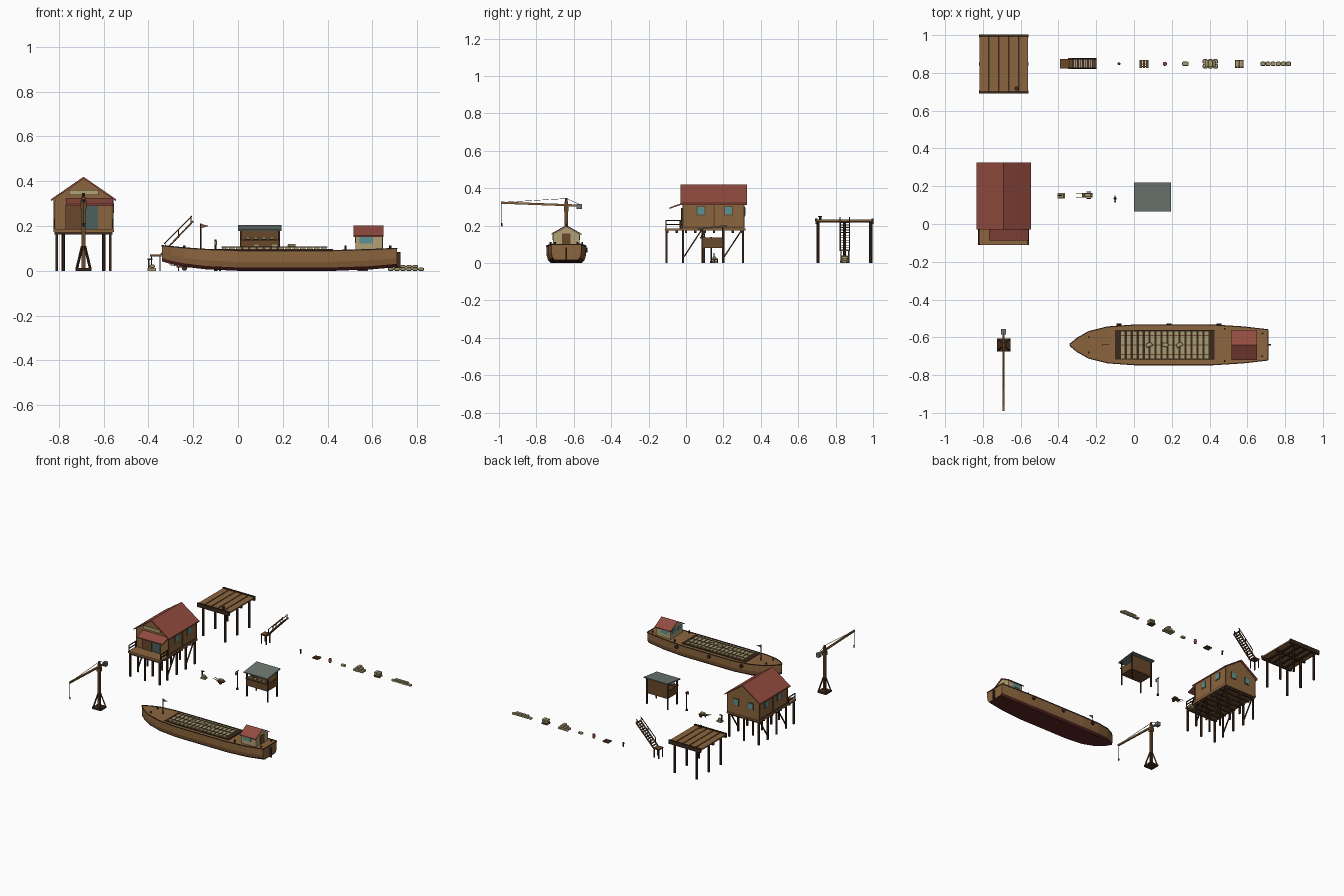
import bpy, bmesh, math
from mathutils import Matrix, Vector

cube = bpy.data.objects.get("Cube")
if cube:
    bpy.data.objects.remove(cube, do_unlink=True)


def material(name, r, g, b):
    m = bpy.data.materials.new(name)
    col = [(c / 255) ** 2.2 for c in (r, g, b)] + [1]
    m.diffuse_color = col
    m.use_nodes = True
    m.node_tree.nodes["Principled BSDF"].inputs["Base Color"].default_value = col
    return m


WOOD = material("wood", 138, 101, 64)
BROWN = material("brown_wood", 105, 74, 48)
DARK = material("dark_wood", 62, 45, 34)
RED = material("roof_red", 145, 77, 66)
KEEL = material("keel_red", 88, 42, 40)
TAN = material("canvas", 166, 152, 112)
CREAM = material("cream_paint", 178, 160, 116)
TEAL = material("window_glass", 92, 145, 146)
SLATE = material("slate", 108, 119, 112)
DOOR = material("door_paint", 76, 96, 94)
IRON = material("iron", 55, 52, 50)


class Part:
    """Collects simple solids into one named object, in coordinates local to origin."""

    def __init__(self, name, *mats, origin=(0, 0, 0)):
        self.name, self.mats, self.origin, self.bm = name, mats, origin, bmesh.new()

    def box(self, c, s, rot=0, bevel=0):
        m = Matrix.Translation(c) @ Matrix.Rotation(rot, 4, 'Z') @ Matrix.Diagonal((*s, 1))
        verts = bmesh.ops.create_cube(self.bm, size=1, matrix=m)["verts"]
        if bevel:
            edges = list({e for v in verts for e in v.link_edges})
            bmesh.ops.bevel(self.bm, geom=edges, offset=bevel, segments=2, affect='EDGES', profile=0.5)
        return self

    def span(self, x, y, z):
        lo, hi = Vector((x[0], y[0], z[0])), Vector((x[1], y[1], z[1]))
        return self.box((lo + hi) / 2, hi - lo)

    def rod(self, p, q, r, sides=4, r2=None):
        p, q = Vector(p), Vector(q)
        turn = (q - p).to_track_quat('Z', 'Y').to_matrix().to_4x4()
        spin = Matrix.Rotation(math.pi / sides, 4, 'Z')
        bmesh.ops.create_cone(self.bm, cap_ends=True, segments=sides, radius1=r,
                              radius2=r if r2 is None else r2, depth=(q - p).length,
                              matrix=Matrix.Translation((p + q) / 2) @ turn @ spin)
        return self

    def prism(self, profile, axis, lo, hi):
        def at(a, z, t):
            return (a, t, z) if axis == 'y' else (t, a, z)
        f = self.bm.faces.new([self.bm.verts.new(at(a, z, lo)) for a, z in profile])
        new = bmesh.ops.extrude_face_region(self.bm, geom=[f])["geom"]
        shift = (0, hi - lo, 0) if axis == 'y' else (hi - lo, 0, 0)
        bmesh.ops.translate(self.bm, vec=shift, verts=[v for v in new if isinstance(v, bmesh.types.BMVert)])
        return self

    def done(self):
        bmesh.ops.recalc_face_normals(self.bm, faces=self.bm.faces)
        me = bpy.data.meshes.new(self.name)
        self.bm.to_mesh(me)
        self.bm.free()
        for m in self.mats:
            me.materials.append(m)
        ob = bpy.data.objects.new(self.name, me)
        ob.location = self.origin
        bpy.context.collection.objects.link(ob)
        return ob


def gable(half, eave, peak, t):
    return [(-half, eave), (0, peak), (half, eave), (half, eave - t), (0, peak - t), (-half, eave - t)]


SIDES = (-1, 1)

# Warehouse on stilts
O = (-0.69, 0, 0)
legs = Part("warehouse_legs", DARK, origin=O)
for x in (-0.12, 0, 0.12):
    for y in (-0.105, -0.016, 0.095, 0.2, 0.305):
        legs.rod((x, y, 0), (x, y, 0.18), 0.008)
for s in SIDES:
    for y in (-0.01, 0.205):
        legs.rod((s * 0.12, y, 0.035), (s * 0.12, y + 0.095, 0.18), 0.005)
for i in range(9):
    legs.box((0, -0.1 + i * 0.05, 0.168), (0.26, 0.012, 0.014))
legs.done()
Part("warehouse_floor", WOOD, origin=O).span((-0.135, 0.135), (-0.112, 0.318), (0.174, 0.186)).done()
walls = [(-0.13, 0.184), (0.13, 0.184), (0.13, 0.325), (0, 0.412), (-0.13, 0.325)]
Part("warehouse_walls", WOOD, origin=O).prism(walls, 'y', -0.018, 0.312).done()
Part("warehouse_roof", RED, origin=O).prism(gable(0.145, 0.32, 0.42, 0.009), 'y', -0.03, 0.325).done()
trim = Part("warehouse_trim", BROWN, origin=O)
for s in SIDES:
    for y in (-0.016, 0.15, 0.31):
        trim.box((s * 0.13, y, 0.25), (0.008, 0.008, 0.135))
    trim.box((s * 0.131, 0.147, 0.19), (0.006, 0.33, 0.012))
trim.done()
windows = Part("warehouse_windows", TEAL, origin=O)
frames = Part("warehouse_window_frames", BROWN, origin=O)
for s in SIDES:
    for y in (0.08, 0.227):
        windows.box((s * 0.132, y, 0.28), (0.006, 0.036, 0.042))
        frames.box((s * 0.13, y, 0.28), (0.007, 0.046, 0.052))
    windows.box((s * 0.06, 0.314, 0.275), (0.036, 0.006, 0.042))
    frames.box((s * 0.06, 0.312, 0.275), (0.046, 0.007, 0.052))
windows.done()
frames.done()
Part("sliding_door", BROWN, origin=O).span((-0.08, 0), (-0.026, -0.018), (0.186, 0.295)).done()
Part("warehouse_door", DOOR, origin=O).span((0, 0.065), (-0.024, -0.018), (0.186, 0.295)).done()
Part("sign_board", CREAM, origin=O).span((-0.066, 0.066), (-0.026, -0.018), (0.338, 0.36)).done()
canopy = [(-0.018, 0.322), (-0.088, 0.298), (-0.088, 0.29), (-0.018, 0.314)]
Part("door_canopy", RED, origin=O).prism(canopy, 'x', -0.078, 0.132).done()
rail = Part("porch_railing", DARK, origin=O)
for s in SIDES:
    for y in (-0.107, -0.03):
        rail.rod((s * 0.13, y, 0.18), (s * 0.13, y, 0.228), 0.005)
    for z in (0.206, 0.228):
        rail.rod((s * 0.13, -0.11, z), (s * 0.13, -0.02, z), 0.004)
rail.done()

# Pier
O = (-0.69, 0.847, 0)
planks = Part("pier_planks", WOOD, origin=O)
for i in range(5):
    planks.box(((i - 2) * 0.053, 0, 0.228), (0.046, 0.3, 0.01))
planks.done()
frame = Part("pier_frame", DARK, origin=O)
for y in (-0.148, 0, 0.148):
    frame.box((0, y, 0.217), (0.262, 0.014, 0.016))
    for s in SIDES:
        frame.rod((s * 0.09, y * 0.95, 0), (s * 0.09, y * 0.95, 0.22), 0.009, 8)
for s in SIDES:
    frame.box((0, s * 0.15, 0.232), (0.262, 0.012, 0.014))
for i in range(4):
    frame.box(((i - 1.5) * 0.053, 0, 0.222), (0.016, 0.3, 0.01))
frame.rod((0.068, -0.13, 0.23), (0.068, -0.13, 0.247), 0.007, 8).rod((0.068, -0.13, 0.247), (0.068, -0.13, 0.253), 0.011, 8)
frame.done()

# Jib crane
O = (-0.69, -0.64, 0)
base = Part("crane_base", DARK, origin=O).box((0, 0, 0.006), (0.07, 0.07, 0.012))
for sx in SIDES:
    for sy in SIDES:
        base.rod((sx * 0.03, sy * 0.03, 0.01), (sx * 0.006, sy * 0.006, 0.11), 0.006)
base.done()
Part("crane_mast", BROWN, origin=O).rod((0, 0, 0), (0, 0, 0.33), 0.012).rod((0, 0, 0.33), (0, 0, 0.347), 0.008, 8).box((0, 0, 0.29), (0.026, 0.026, 0.03)).done()
Part("crane_jib", WOOD, origin=O).rod((0, 0.08, 0.307), (0, -0.35, 0.323), 0.008).done()
Part("crane_counterweight", SLATE, origin=O).box((0, 0.07, 0.303), (0.026, 0.03, 0.028)).done()
ropes = Part("crane_ropes", IRON, origin=O)
for y, z in ((-0.345, 0.325), (0.07, 0.315)):
    ropes.rod((0, 0, 0.345), (0, y, z), 0.0015)
ropes.rod((0, -0.345, 0.32), (0, -0.345, 0.21), 0.0018).rod((0, -0.345, 0.214), (0, -0.345, 0.196), 0.006, 6, 0.003).done()

# Barge hull: x, half width, deck height, keel height
O = (0, -0.64, 0)
STATIONS = [(-0.34, 0.003, 0.112, 0.042), (-0.3, 0.036, 0.108, 0.03), (-0.24, 0.07, 0.102, 0.018),
            (-0.14, 0.095, 0.095, 0.006), (0, 0.105, 0.09, 0), (0.42, 0.105, 0.09, 0),
            (0.58, 0.095, 0.094, 0.005), (0.71, 0.08, 0.1, 0.016)]
hull = Part("barge_hull", WOOD, KEEL, origin=O)
rings = []
for x, w, top, low in STATIONS:
    half = [(w, top), (w, low + 0.04), (w * 0.93, low + 0.015), (w * 0.78, low)]
    ring = half + [(-y, z) for y, z in reversed(half)]
    rings.append([hull.bm.verts.new((x, y, z)) for y, z in ring])
for a, b in zip(rings, rings[1:]):
    for i in range(8):
        j = (i + 1) % 8
        face = hull.bm.faces.new((a[i], b[i], b[j], a[j]))
        face.material_index = 1 if i in (2, 3, 4) else 0
for ring in (rings[0], rings[-1]):
    hull.bm.faces.new(ring)
hull.done()
rub = Part("barge_rub_rails", DARK, origin=O)
for s in SIDES:
    for a, b in zip(STATIONS, STATIONS[1:]):
        rub.rod((a[0], s * a[1], a[2]), (b[0], s * b[1], b[2]), 0.004)
for x in (-0.08, 0.185, 0.45):
    rub.rod((x, 0.1, 0.07), (x, 0.114, 0.07), 0.013, 10)
rub.rod((0.71, -0.08, 0.1), (0.71, 0.08, 0.1), 0.004)
rub.box((0.718, 0, 0.048), (0.016, 0.008, 0.07))
rub.done()
coaming = Part("hatch_coaming", DARK, origin=O).span((-0.1, 0.425), (-0.078, 0.078), (0.085, 0.098)).done()
hatch = Part("hatch_boards", TAN, origin=O)
for i in range(15):
    hatch.box((-0.06 + i * 0.0317, 0, 0.101), (0.025, 0.148, 0.01))
hatch.done()
battens = Part("hatch_battens", BROWN, origin=O)
for y in (-0.05, 0, 0.05):
    battens.box((0.163, y, 0.107), (0.475, 0.005, 0.004))
battens.done()
Part("wheelhouse_walls", CREAM, origin=O).prism([(-0.07, 0.088), (0.07, 0.088), (0.07, 0.155), (0, 0.195), (-0.07, 0.155)], 'x', 0.525, 0.645).done()
Part("wheelhouse_roof", RED, origin=O).prism(gable(0.08, 0.158, 0.203, 0.007), 'x', 0.517, 0.65).done()
Part("wheelhouse_door", BROWN, origin=O).box((0.646, 0, 0.125), (0.005, 0.045, 0.068)).done()
panes = Part("wheelhouse_windows", TEAL, origin=O)
for s in SIDES:
    panes.box((0.572, s * 0.071, 0.138), (0.06, 0.004, 0.03))
    panes.box((0.524, s * 0.033, 0.14), (0.004, 0.04, 0.03))
panes.done()
mast = Part("flag_pole", DARK, origin=O).rod((-0.167, 0, 0.09), (-0.167, 0, 0.212), 0.003, 6)
for x, y in ((-0.24, 0.04), (-0.24, -0.04), (0.48, 0.085), (0.48, -0.085), (0.68, 0.06), (0.68, -0.06)):
    mast.rod((x, y, 0.09), (x, y, 0.112), 0.005, 8)
mast.done()
Part("flag", RED, origin=O).prism([(-0.167, 0.21), (-0.13, 0.2), (-0.167, 0.19)], 'y', -0.001, 0.001).done()
load = Part("barge_sacks", TAN, origin=O)
for x, a in ((0.08, 0.3), (0.165, -0.2), (0.24, 0.5)):
    load.box((x, 0, 0.113), (0.034, 0.022, 0.015), a, 0.006)
load.done()

# Market stall
O = (0.0975, 0.142, 0)
posts = Part("stall_posts", DARK, origin=O)
for s in SIDES:
    posts.rod((s * 0.085, -0.055, 0), (s * 0.085, -0.055, 0.18), 0.006)
    posts.rod((s * 0.085, 0.055, 0), (s * 0.085, 0.055, 0.19), 0.006)
posts.done()
Part("stall_counter", BROWN, origin=O).span((-0.085, 0.085), (-0.055, 0.055), (0.08, 0.088)).span((-0.085, 0.085), (-0.058, -0.05), (0.08, 0.135)).span((-0.088, 0.088), (-0.068, -0.038), (0.132, 0.14)).done()
panels = Part("stall_panels", BROWN, origin=O).span((-0.085, 0.085), (0.05, 0.056), (0.08, 0.19))
for s in SIDES:
    panels.box((s * 0.085, 0, 0.11), (0.005, 0.11, 0.055))
panels.done()
Part("stall_roof", SLATE, origin=O).prism([(-0.077, 0.178), (0.077, 0.197), (0.077, 0.204), (-0.077, 0.185)], 'x', -0.0975, 0.0975).done()
wares = Part("stall_goods", TAN, origin=O)
for i in range(4):
    wares.box(((i - 1.5) * 0.036, -0.053, 0.146), (0.024, 0.02, 0.012), 0, 0.004)
wares.done()

# Lamp post
Part("lamp_post", DARK, origin=(-0.1, 0.135, 0)).rod((0, 0, 0), (0, 0, 0.14), 0.004, 6).rod((0, 0.015, 0.136), (0, -0.02, 0.136), 0.003).rod((0, 0, 0), (0, 0, 0.012), 0.008, 8).done()
Part("lamp", CREAM, origin=(-0.1, 0.135, 0)).rod((0, -0.016, 0.115), (0, -0.016, 0.133), 0.006, 6).done()

# Weighing scale and handcart
O = (-0.385, 0.15, 0)
Part("scale", TAN, origin=O).box((0, 0, 0.006), (0.038, 0.03, 0.012)).box((0.002, 0, 0.02), (0.024, 0.02, 0.014), 0, 0.005).done()
Part("scale_column", IRON, origin=O).rod((-0.014, 0, 0.01), (-0.014, 0, 0.052), 0.004).box((-0.008, 0, 0.052), (0.024, 0.006, 0.006)).done()
O = (-0.247, 0.152, 0)
cart = Part("handcart", BROWN, origin=O).box((0, 0, 0.018), (0.054, 0.026, 0.007))
wheels = Part("cart_wheels", DARK, origin=O)
for s in SIDES:
    cart.rod((0, s * 0.01, 0.018), (-0.06, s * 0.01, 0.027), 0.002)
    wheels.rod((0.008, s * 0.015, 0.012), (0.008, s * 0.019, 0.012), 0.012, 12)
cart.rod((-0.018, 0, 0), (-0.018, 0, 0.018), 0.003).done()
wheels.done()
Part("cart_sack", TAN, origin=O).box((0.003, 0, 0.028), (0.035, 0.02, 0.014), 0, 0.006).done()

# Boarding stairs
O = (0, 0.849, 0)
stairs = Part("boarding_stairs", BROWN, origin=O).span((-0.392, -0.342), (-0.025, 0.025), (0.064, 0.072))
stair_rails = Part("stair_frame", DARK, origin=O)
for i in range(11):
    stairs.box((-0.335 + i * 0.013, 0, 0.082 + i * 0.0135), (0.011, 0.046, 0.004))
for s in SIDES:
    y = s * 0.025
    stairs.rod((-0.348, y, 0.068), (-0.2, y, 0.222), 0.005)
    stair_rails.rod((-0.33, y, 0.12), (-0.205, y, 0.246), 0.003)
    for x, z in ((-0.325, 0.09), (-0.265, 0.15), (-0.21, 0.21)):
        stair_rails.rod((x, y, z), (x, y, z + 0.034), 0.003)
    for x in (-0.386, -0.348):
        stair_rails.rod((x, s * 0.021, 0), (x, s * 0.021, 0.066), 0.004)
stairs.done()
stair_rails.done()

# Quayside props in a row
O = (0, 0.848, 0)
Part("bollard", IRON, origin=O).rod((-0.08, 0, 0), (-0.08, 0, 0.024), 0.005, 8).rod((-0.08, 0, 0.024), (-0.08, 0, 0.03), 0.008, 8).done()
pallets = Part("pallets", BROWN, origin=O)
for cx in (0.053, 0.557):
    for i in (-1, 0, 1):
        pallets.box((cx, i * 0.015, 0.003), (0.046, 0.006, 0.006))
        pallets.box((cx + i * 0.017, 0, 0.008), (0.012, 0.042, 0.004))
pallets.done()
Part("barrel", RED, origin=O).rod((0.163, 0, 0), (0.163, 0, 0.015), 0.009, 12, 0.011).rod((0.163, 0, 0.015), (0.163, 0, 0.03), 0.011, 12, 0.009).done()
sacks = Part("sacks", TAN, origin=O).box((0.272, 0, 0.008), (0.035, 0.022, 0.016), 0, 0.006)
for i in range(6):
    sacks.box((0.377 + i % 3 * 0.027, (i // 3 - 0.5) * 0.025, 0.008), (0.027, 0.024, 0.016), 0, 0.006)
    sacks.box((0.683 + i * 0.027, 0, 0.007), (0.026, 0.022, 0.014), 0, 0.005)
for i in range(4):
    sacks.box((0.71 + i * 0.027, 0, 0.019), (0.026, 0.022, 0.013), 0, 0.005)
    sacks.box((0.546 + i % 2 * 0.022, 0, 0.017 + i // 2 * 0.013), (0.022, 0.038, 0.014), 0, 0.005)
for x, z in ((0.391, 0.022), (0.418, 0.022), (0.405, 0.034)):
    sacks.box((x, 0, z), (0.026, 0.036, 0.014), 0, 0.005)
sacks.done()
